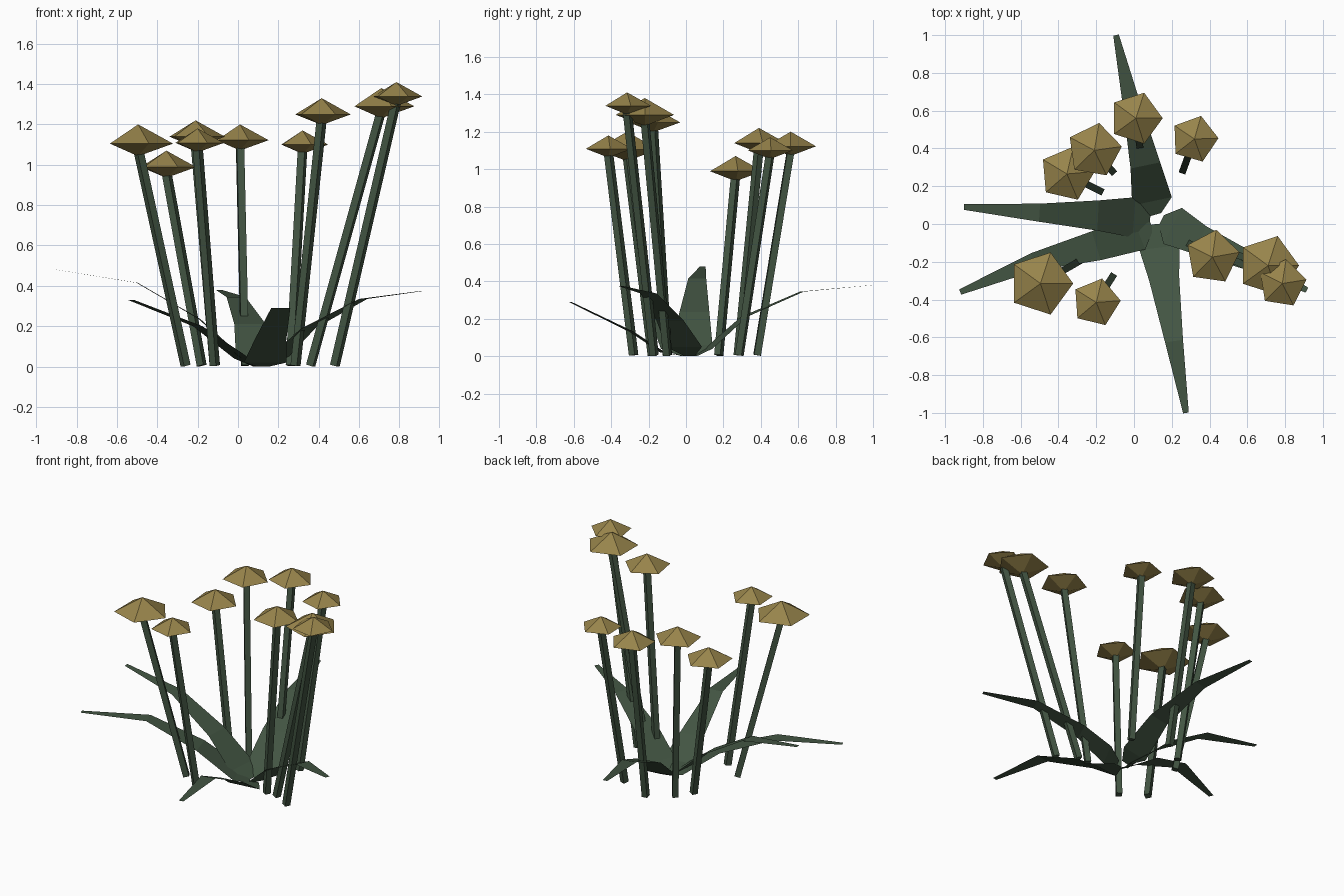
import bpy, math
from mathutils import Vector

if "Cube" in bpy.data.objects:
    bpy.data.objects.remove(bpy.data.objects["Cube"])


def material(name, rgb):
    m = bpy.data.materials.new(name)
    m.diffuse_color = (*rgb, 1)
    m.use_nodes = True
    m.node_tree.nodes["Principled BSDF"].inputs["Base Color"].default_value = m.diffuse_color
    return m


GREEN = material("leaf_green", (0.055, 0.09, 0.055))
OCHRE = material("ochre", (0.31, 0.23, 0.07))


def add_mesh(name, verts, faces, mat):
    me = bpy.data.meshes.new(name)
    me.from_pydata(verts, [], faces)
    me.materials.append(mat)
    ob = bpy.data.objects.new(name, me)
    bpy.context.collection.objects.link(ob)
    return ob


# Four-sided stem between two points
def stem(name, a, b, r=0.026):
    a, b = Vector(a), Vector(b)
    q = (b - a).to_track_quat('Z', 'Y')
    ring = [Vector((r * math.cos(t), r * math.sin(t), 0))
            for t in (math.pi / 4 + i * math.pi / 2 for i in range(4))]
    verts = [p + q @ v for p in (a, b) for v in ring]
    faces = [(i, (i + 1) % 4, (i + 1) % 4 + 4, i + 4) for i in range(4)]
    add_mesh(name, verts, faces + [(3, 2, 1, 0), (4, 5, 6, 7)], GREEN)


# Five-sided double-cone flower head
def head(name, x, y, top, r, turn):
    rim = top - 0.55 * r
    verts = [(x, y, top), (x, y, rim - 0.36 * r)]
    for i in range(5):
        t = math.radians(turn + 72 * i)
        verts.append((x + r * math.cos(t), y + r * math.sin(t), rim))
    faces = []
    for i in range(5):
        j = (i + 1) % 5
        faces += [(0, 2 + i, 2 + j), (1, 2 + j, 2 + i)]
    add_mesh(name, verts, faces, OCHRE)


# Thin bent leaf: centre points swept with a horizontal width
def leaf(name, pts):
    pts = [Vector(p) for p in pts]
    widths = (0.03, 0.107, 0.08, 0.048, 0.015)
    verts = []
    for i, p in enumerate(pts):
        d = pts[min(i + 1, 4)] - pts[max(i - 1, 0)]
        side = Vector((-d.y, d.x, 0)).normalized() * widths[i]
        verts += [p + side, p - side]
    faces = [(2 * i, 2 * i + 1, 2 * i + 3, 2 * i + 2) for i in range(4)]
    add_mesh(name, verts, faces, GREEN)


# Flowers: stem base x, y, then head x, y, apex z, radius, turn
flowers = [
    (-0.26, -0.18, -0.495, -0.315, 1.20, 0.173, 0),
    (-0.18, 0.175, -0.355, 0.265, 1.07, 0.148, 5),
    (-0.115, 0.28, -0.21, 0.39, 1.22, 0.147, 8),
    (-0.115, -0.28, -0.2, -0.415, 1.18, 0.13, 4),
    (0.035, 0.38, 0.01, 0.56, 1.20, 0.142, 0),
    (0.26, 0.285, 0.32, 0.45, 1.17, 0.127, 2),
    (0.285, -0.1, 0.415, -0.175, 1.33, 0.146, 10),
    (0.36, -0.1, 0.71, -0.22, 1.38, 0.164, 0),
    (0.48, -0.17, 0.785, -0.315, 1.41, 0.13, 9),
]
for n, (bx, by, hx, hy, top, r, turn) in enumerate(flowers, 1):
    stem(f"stem_{n}", (bx, by, 0.005), (hx, hy, top - 0.7 * r))
    head(f"flower_head_{n}", hx, hy, top, r, turn)

# Leaves fanning out from the centre
leaf("leaf_back", [(0.115, 0.05, 0), (0.095, 0.12, 0.04), (0.06, 0.31, 0.21),
                   (-0.01, 0.62, 0.345), (-0.095, 1.0, 0.38)])
leaf("leaf_left", [(0.085, 0.025, 0), (0.0, 0.035, 0.06), (-0.19, 0.045, 0.235),
                   (-0.5, 0.06, 0.415), (-0.9, 0.09, 0.48)])
leaf("leaf_front_left", [(0.09, 0.0, 0), (0.02, -0.035, 0.04), (-0.2, -0.115, 0.2),
                         (-0.53, -0.2, 0.33), (-0.92, -0.36, 0.33)])
leaf("leaf_front", [(0.125, 0.0, 0), (0.135, -0.125, 0.02), (0.16, -0.29, 0.13),
                    (0.212, -0.62, 0.29), (0.275, -1.0, 0.29)])
leaf("leaf_right", [(0.145, 0.02, 0), (0.205, -0.01, 0.05), (0.35, -0.085, 0.19),
                    (0.62, -0.2, 0.335), (0.915, -0.35, 0.375)])
